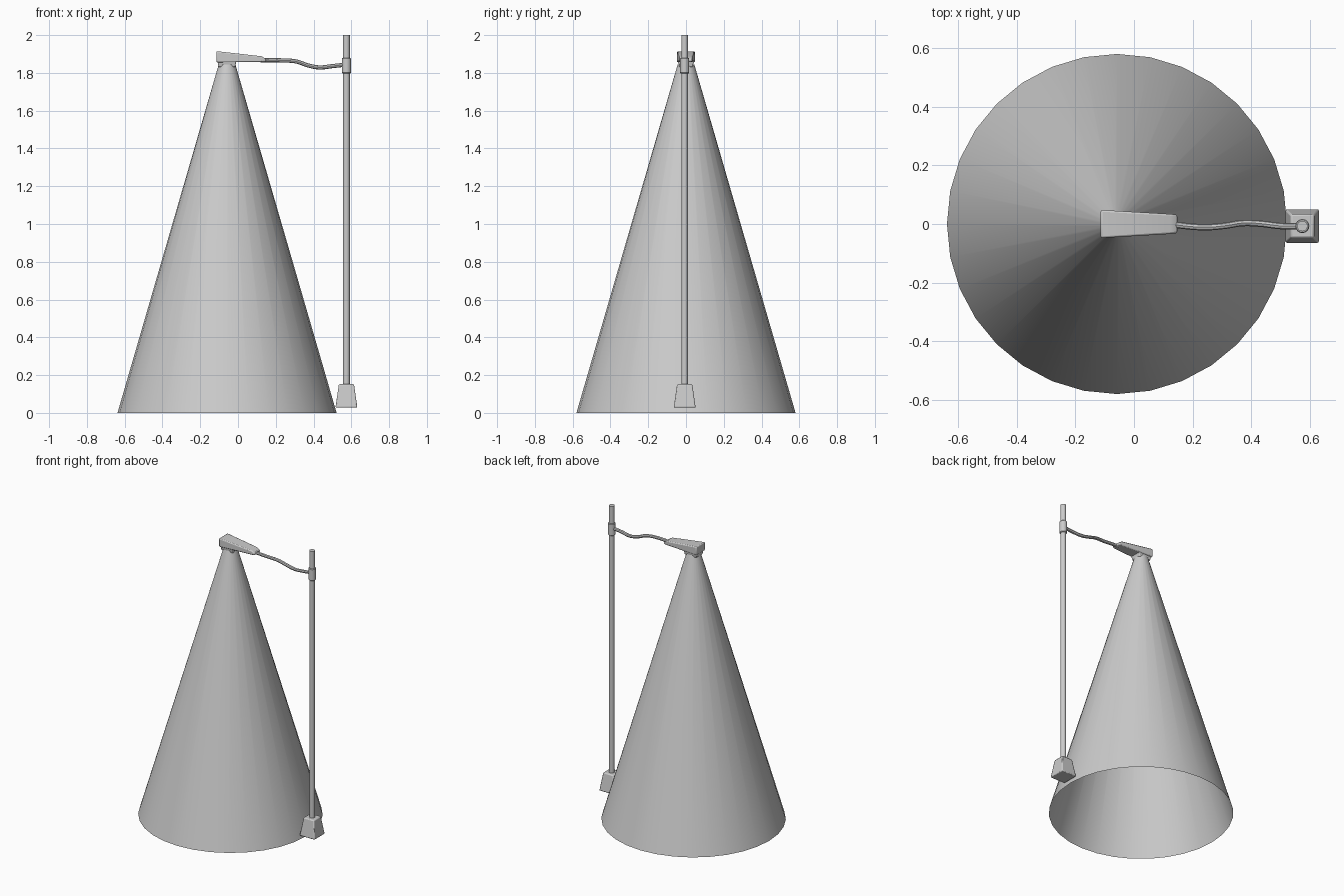
import bpy, bmesh, math

if "Cube" in bpy.data.objects:
    bpy.data.objects.remove(bpy.data.objects["Cube"])

PX, PY = 0.574, -0.007   # pole axis
CX = -0.058              # light cone axis


def finish(ob, angle=35):
    bpy.ops.object.select_all(action='DESELECT')
    ob.select_set(True)
    bpy.context.view_layer.objects.active = ob
    bpy.ops.object.shade_smooth_by_angle(angle=math.radians(angle))


def make(name, bm, bevel=0):
    bmesh.ops.recalc_face_normals(bm, faces=bm.faces)
    me = bpy.data.meshes.new(name)
    bm.to_mesh(me)
    bm.free()
    ob = bpy.data.objects.new(name, me)
    bpy.context.collection.objects.link(ob)
    finish(ob)
    if bevel:
        m = ob.modifiers.new("bevel", 'BEVEL')
        m.width, m.segments, m.limit_method = bevel, 2, 'ANGLE'
    return ob


def loft(name, rings, cap=True, bevel=0):
    """Skin a list of equal-length rings of points."""
    bm = bmesh.new()
    vs = [[bm.verts.new(p) for p in r] for r in rings]
    n = len(vs[0])
    for a, b in zip(vs, vs[1:]):
        for i in range(n):
            j = (i + 1) % n
            bm.faces.new((a[i], a[j], b[j], b[i]))
    if cap:
        bm.faces.new(vs[0])
        bm.faces.new(vs[-1])
    return make(name, bm, bevel)


def lathe(name, x, y, profile, n=16, cap=True):
    return loft(name, [[(x + r * math.cos(2 * math.pi * i / n),
                         y + r * math.sin(2 * math.pi * i / n), z)
                        for i in range(n)] for r, z in profile], cap)


def square(x, y, hx, hy, z):
    return [(x - hx, y - hy, z), (x + hx, y - hy, z), (x + hx, y + hy, z), (x - hx, y + hy, z)]


def head_ring(x, w, lo, hi):
    return [(x, -w, lo), (x, w, lo), (x, w, hi), (x, -w, hi)]


# open light cone
lathe("light_cone", CX, 0, [(0.58, 0), (0.044, 1.845)], 32, cap=False)

# lens under the lamp head
loft("lamp_lens", [square(-0.059, 0, 0.044, 0.036, 1.831),
                   square(-0.059, 0, 0.050, 0.041, 1.862)], bevel=0.005)

# tapered lamp head
loft("lamp_head", [head_ring(-0.114, 0.048, 1.856, 1.915),
                   head_ring(0.125, 0.034, 1.858, 1.888),
                   head_ring(0.148, 0.031, 1.859, 1.874)], bevel=0.006)

# wavy arm
cu = bpy.data.curves.new("arm", 'CURVE')
cu.dimensions = '3D'
cu.bevel_depth, cu.bevel_resolution, cu.resolution_u = 0.011, 2, 6
cu.use_fill_caps = True
pts = [(0.12, -0.001, 1.867), (0.24, -0.011, 1.866), (0.31, -0.006, 1.860),
       (0.37, 0.003, 1.840), (0.43, 0.001, 1.829), (0.50, -0.007, 1.836), (PX, PY, 1.844)]
sp = cu.splines.new('BEZIER')
sp.bezier_points.add(len(pts) - 1)
for bp, p in zip(sp.bezier_points, pts):
    bp.co = p
    bp.handle_left_type = bp.handle_right_type = 'AUTO'
arm = bpy.data.objects.new("arm", cu)
bpy.context.collection.objects.link(arm)
bpy.ops.object.select_all(action='DESELECT')
arm.select_set(True)
bpy.context.view_layer.objects.active = arm
bpy.ops.object.convert(target='MESH')
finish(bpy.context.view_layer.objects.active)

# pole, collar and base
lathe("pole", PX, PY, [(0.018, 0.1), (0.018, 2.0)])
lathe("pole_collar", PX, PY, [(0.021, 1.797), (0.024, 1.801), (0.024, 1.876), (0.021, 1.88)])
loft("pole_base", [square(PX, PY, 0.058, 0.058, 0.028),
                   square(PX, PY, 0.056, 0.056, 0.042),
                   square(PX, PY, 0.040, 0.040, 0.152)], bevel=0.006)
